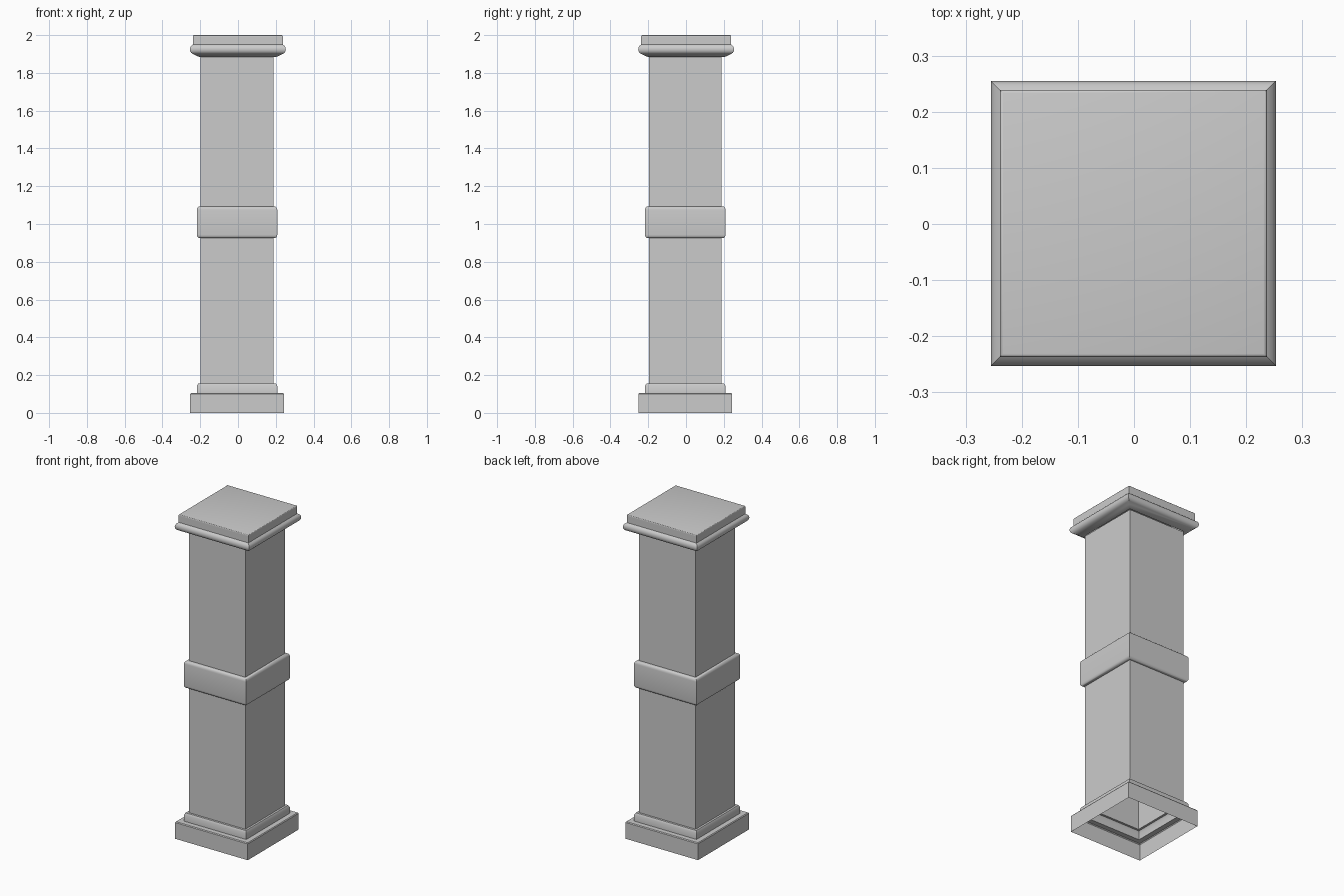
import bpy
import bmesh
import math

cube = bpy.data.objects.get("Cube")
if cube:
    bpy.data.objects.remove(cube)

stone = bpy.data.materials.new("grey_stone")
stone.use_nodes = True
GREY = (0.6, 0.6, 0.6, 1)
stone.diffuse_color = GREY
stone.node_tree.nodes["Principled BSDF"].inputs["Base Color"].default_value = GREY


def square_sweep(name, profile, centre, closed_top=False):
    """Sweep a (half width, height) profile around a square plan."""
    bm = bmesh.new()
    corners = ((-1, -1), (1, -1), (1, 1), (-1, 1))
    rings = [[bm.verts.new((sx * r, sy * r, z)) for sx, sy in corners]
             for r, z in profile]
    for low, high in zip(rings, rings[1:]):
        for i in range(4):
            j = (i + 1) % 4
            bm.faces.new((low[i], low[j], high[j], high[i]))
    if closed_top:
        bm.faces.new(rings[-1])
    mesh = bpy.data.meshes.new(name)
    bm.to_mesh(mesh)
    bm.free()
    mesh.materials.append(stone)
    obj = bpy.data.objects.new(name, mesh)
    obj.location = (*centre, 0)
    bpy.context.collection.objects.link(obj)
    bpy.ops.object.select_all(action='DESELECT')
    obj.select_set(True)
    bpy.context.view_layer.objects.active = obj
    bpy.ops.object.shade_smooth_by_angle(angle=math.radians(35))
    return obj


def arc(r, z, rx, rz, start, end, steps=6):
    """Points of an elliptical arc in the profile plane, angles in degrees."""
    angles = [math.radians(start + (end - start) * i / steps)
              for i in range(steps + 1)]
    return [(r + rx * math.cos(a), z + rz * math.sin(a)) for a in angles]


SHAFT = 0.193
AXIS = (-0.005, -0.004)

# Stepped plinth, hollow and open underneath
square_sweep("base", [(0.248, 0), (0.248, 0.1), (0.244, 0.105),
                      (0.213, 0.105), (0.213, 0.143), (0.206, 0.155),
                      (SHAFT, 0.155)], AXIS)

# Plain shaft in two lengths
square_sweep("lower_shaft", [(SHAFT, 0.155), (SHAFT, 0.925)], AXIS)
square_sweep("upper_shaft", [(SHAFT, 1.093), (SHAFT, 1.885)], AXIS)

# Collar with rounded upper and lower edges
square_sweep("collar", [(SHAFT, 0.925)]
             + arc(0.198, 0.943, 0.015, 0.018, -90, 0, 4)
             + arc(0.198, 1.075, 0.015, 0.018, 0, 90, 4)
             + [(SHAFT, 1.093)], AXIS)

# Cap: cove and rounded moulding under a flat slab
square_sweep("cap", [(SHAFT, 1.885), (0.205, 1.885), (0.222, 1.892)]
             + arc(0.232, 1.925, 0.022, 0.025, -75, 45, 8)
             + [(0.238, 1.95), (0.238, 1.99)]
             + arc(0.232, 1.994, 0.006, 0.006, 0, 90, 3),
             (-0.001, 0.001), closed_top=True)
